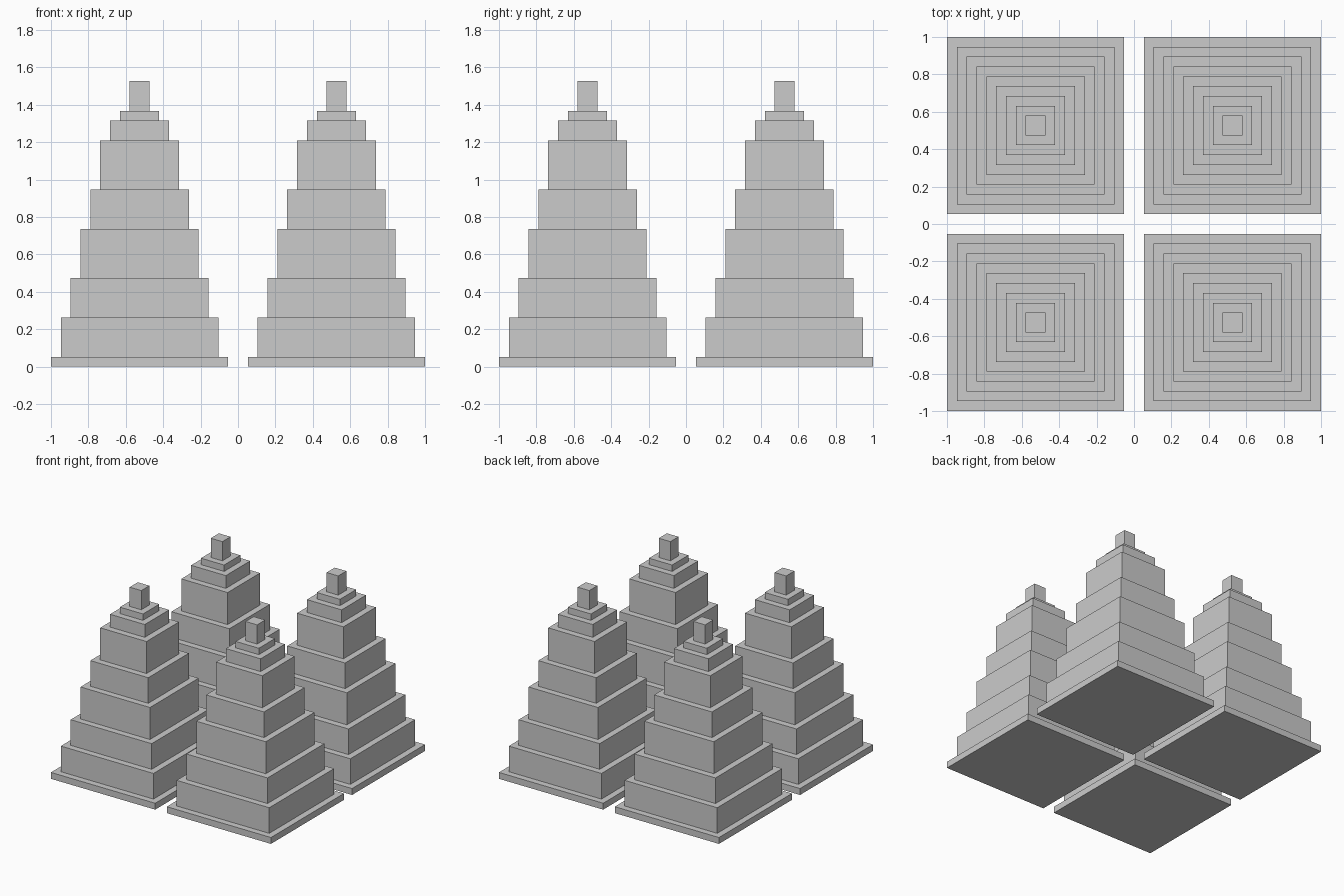
import bpy
import bmesh

if "Cube" in bpy.data.objects:
    bpy.data.objects.remove(bpy.data.objects["Cube"])

U = 1 / 19                                   # the model sits on a grid of 19 units per half width
TOPS = [1, 5, 9, 14, 18, 23, 25, 26, 29]     # top height of each tier, in units
BASE_HALF = 9                                # half width of the lowest tier, in units
CENTRE = 10                                  # tower offset from the middle, in units


def stepped_tower_mesh():
    """One closed stepped solid: rings of four corners joined by walls and treads."""
    bm = bmesh.new()

    def ring(half, z):
        return [bm.verts.new((x * half * U, y * half * U, z * U))
                for x, y in ((-1, -1), (1, -1), (1, 1), (-1, 1))]

    rings = []
    bottom = 0
    for i, top in enumerate(TOPS):
        half = BASE_HALF - i
        rings += [ring(half, bottom), ring(half, top)]
        bottom = top

    # walls and treads
    for a, b in zip(rings, rings[1:]):
        for k in range(4):
            n = (k + 1) % 4
            bm.faces.new((a[k], a[n], b[n], b[k]))

    # underside and peak
    bm.faces.new(rings[0][::-1])
    bm.faces.new(rings[-1])

    mesh = bpy.data.meshes.new("stepped_tower")
    bm.to_mesh(mesh)
    bm.free()
    return mesh


# four identical towers, one per quadrant
tower = stepped_tower_mesh()
for side, sx in (("left", -1), ("right", 1)):
    for end, sy in (("front", -1), ("back", 1)):
        obj = bpy.data.objects.new(f"tower_{end}_{side}", tower)
        obj.location = (sx * CENTRE * U, sy * CENTRE * U, 0)
        bpy.context.collection.objects.link(obj)
